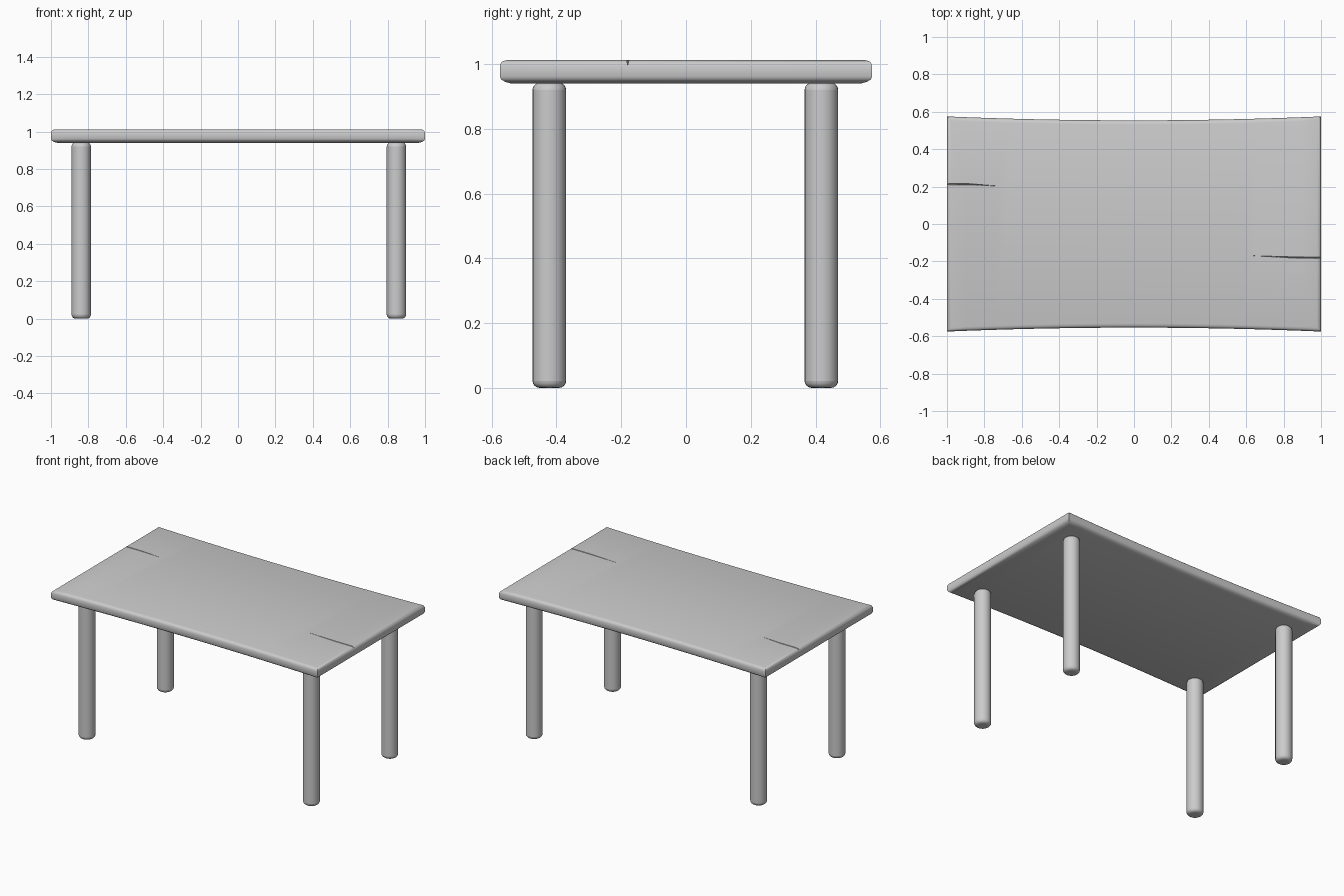
import bpy, bmesh

if "Cube" in bpy.data.objects:
    bpy.data.objects.remove(bpy.data.objects["Cube"])


def make_object(name, bm):
    bmesh.ops.recalc_face_normals(bm, faces=bm.faces)
    mesh = bpy.data.meshes.new(name)
    bm.to_mesh(mesh)
    bm.free()
    obj = bpy.data.objects.new(name, mesh)
    bpy.context.collection.objects.link(obj)
    return obj


def smooth(obj, angle=0.7):
    bpy.ops.object.select_all(action='DESELECT')
    obj.select_set(True)
    bpy.context.view_layer.objects.active = obj
    bpy.ops.object.shade_smooth_by_angle(angle=angle)


# Tabletop: long sides bow inwards, edges are rounded in layers
def tabletop():
    n = 25
    layers = [(0.034, 0.940), (0.016, 0.945), (0.005, 0.952), (0.0, 0.961),
              (0.0, 0.994), (0.004, 1.004), (0.010, 1.009), (0.022, 1.012)]
    xs = [-1 + 2 * i / (n - 1) for i in range(n)]
    bm = bmesh.new()
    rings = []
    for inset, z in layers:
        pts = [(x, -(0.554 + 0.021 * x * x)) for x in xs]
        pts += [(x, -y) for x, y in reversed(pts)]
        rings.append([bm.verts.new((x * (1 - inset),
                                    y - inset if y > 0 else y + inset, z))
                      for x, y in pts])
    m = 2 * n
    for a, b in zip(rings, rings[1:]):
        for i in range(m):
            j = (i + 1) % m
            bm.faces.new((a[i], a[j], b[j], b[i]))
    for ring in (rings[0], rings[-1]):
        for i in range(n - 1):
            bm.faces.new((ring[i], ring[i + 1], ring[m - 2 - i], ring[m - 1 - i]))
    return make_object("tabletop", bm)


# Crack cutter: a thin wedge that tapers in width and depth from the table end
def crack(name, path):
    bm = bmesh.new()
    rings = []
    for x, y, half, depth in path:
        rings.append([bm.verts.new(p) for p in (
            (x, y - half, 1.03), (x, y + half, 1.03), (x, y, 1.012 - depth))])
    for a, b in zip(rings, rings[1:]):
        for i in range(3):
            j = (i + 1) % 3
            bm.faces.new((a[i], a[j], b[j], b[i]))
    bm.faces.new(rings[0])
    bm.faces.new(rings[-1])
    obj = make_object(name, bm)
    obj.hide_render = True
    obj.hide_set(True)
    return obj


top = tabletop()
cracks = [
    crack("left_crack_cutter", [(-1.02, 0.213, 0.008, 0.016), (-0.87, 0.212, 0.007, 0.014),
                                (-0.73, 0.203, 0.003, 0.003)]),
    crack("right_crack_cutter", [(1.02, -0.180, 0.008, 0.016), (0.85, -0.179, 0.007, 0.014),
                                 (0.64, -0.170, 0.003, 0.003)]),
]
for cutter in cracks:
    mod = top.modifiers.new("crack", 'BOOLEAN')
    mod.object = cutter
    mod.operation = 'DIFFERENCE'
    mod.solver = 'EXACT'
smooth(top)


# Legs: round posts with softened ends
def leg(name, x, y):
    bpy.ops.mesh.primitive_cylinder_add(vertices=24, radius=0.052, depth=0.942,
                                        location=(x, y, 0.471))
    obj = bpy.context.object
    obj.name = name
    bevel = obj.modifiers.new("rounded_ends", 'BEVEL')
    bevel.width = 0.022
    bevel.segments = 4
    bevel.limit_method = 'ANGLE'
    bevel.angle_limit = 0.8
    smooth(obj)


for side, x in (("left", -0.838), ("right", 0.847)):
    for end, y in (("front", -0.422), ("back", 0.418)):
        leg(f"{end}_{side}_leg", x, y)
